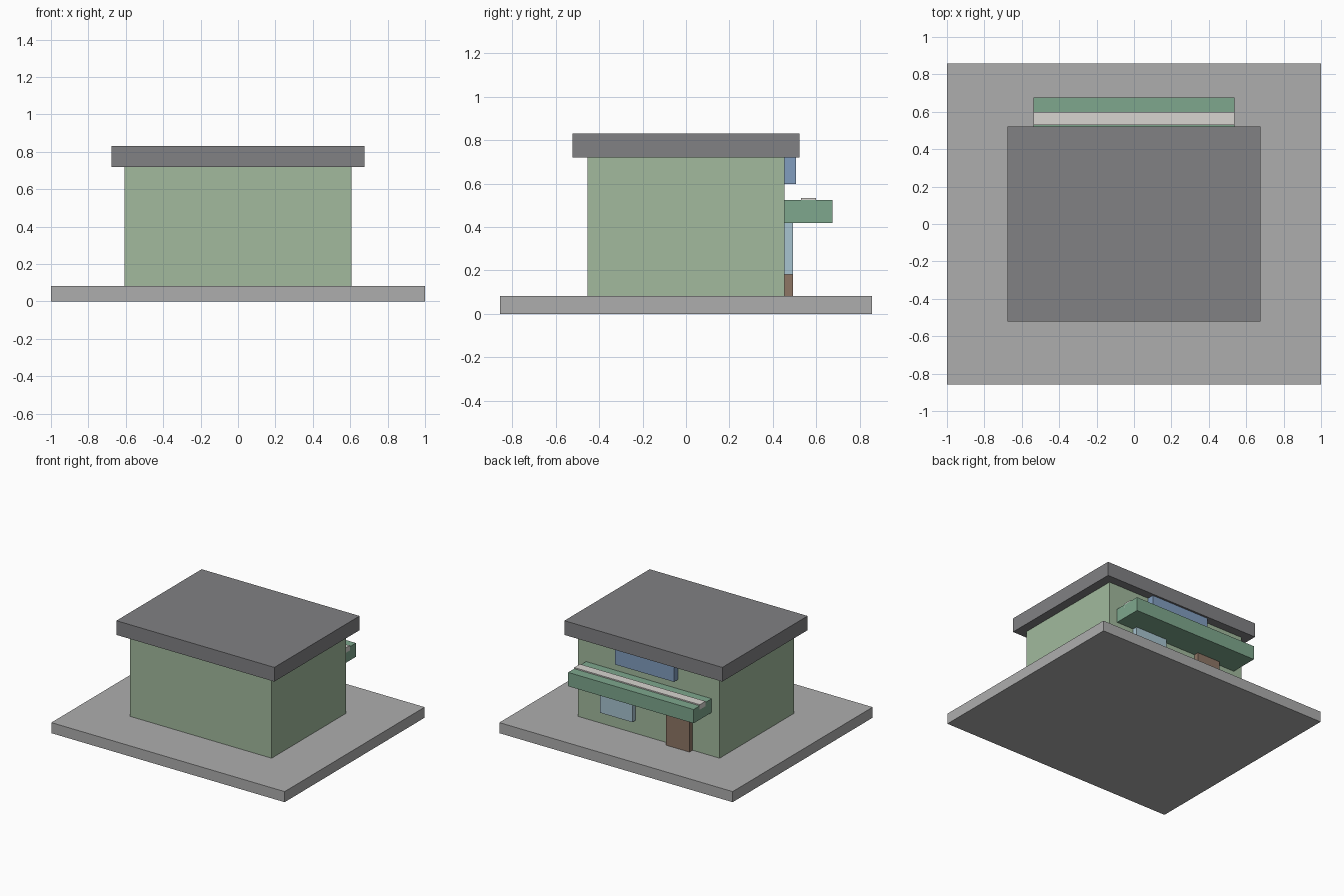
import bpy, bmesh
from mathutils import Vector

if "Cube" in bpy.data.objects:
    bpy.data.objects.remove(bpy.data.objects["Cube"])


def box(name, x, y, z, color):
    """Axis-aligned box from (min, max) ranges, with its own colour."""
    lo, hi = Vector((x[0], y[0], z[0])), Vector((x[1], y[1], z[1]))
    mesh = bpy.data.meshes.new(name)
    bm = bmesh.new()
    bmesh.ops.create_cube(bm, size=1)
    bmesh.ops.scale(bm, vec=hi - lo, verts=bm.verts)
    bm.to_mesh(mesh)
    bm.free()
    obj = bpy.data.objects.new(name, mesh)
    obj.location = (lo + hi) / 2
    bpy.context.collection.objects.link(obj)
    mat = bpy.data.materials.new(name + "_color")
    mat.diffuse_color = (*color, 1)
    mat.use_nodes = True
    mat.node_tree.nodes["Principled BSDF"].inputs["Base Color"].default_value = mat.diffuse_color
    mesh.materials.append(mat)
    return obj


# Ground slab, main block and overhanging flat roof
box("ground_slab", (-1, 1), (-0.857, 0.857), (0, 0.082), (0.42, 0.42, 0.42))
box("walls", (-0.607, 0.607), (-0.455, 0.455), (0.082, 0.72), (0.36, 0.49, 0.34))
box("roof", (-0.677, 0.677), (-0.522, 0.522), (0.72, 0.83), (0.22, 0.22, 0.23))

# Rear shopfront: canopy with a pale strip on top
box("canopy", (-0.538, 0.538), (0.453, 0.675), (0.418, 0.525), (0.21, 0.39, 0.27))
box("canopy_strip", (-0.538, 0.538), (0.53, 0.6), (0.495, 0.534), (0.68, 0.66, 0.63))

# Door and windows on the rear wall
box("door", (-0.375, -0.175), (0.453, 0.493), (0.082, 0.42), (0.27, 0.18, 0.13))
box("lower_window", (0.115, 0.39), (0.453, 0.493), (0.182, 0.42), (0.39, 0.55, 0.63))
box("upper_window", (-0.252, 0.252), (0.453, 0.507), (0.598, 0.72), (0.22, 0.34, 0.52))
